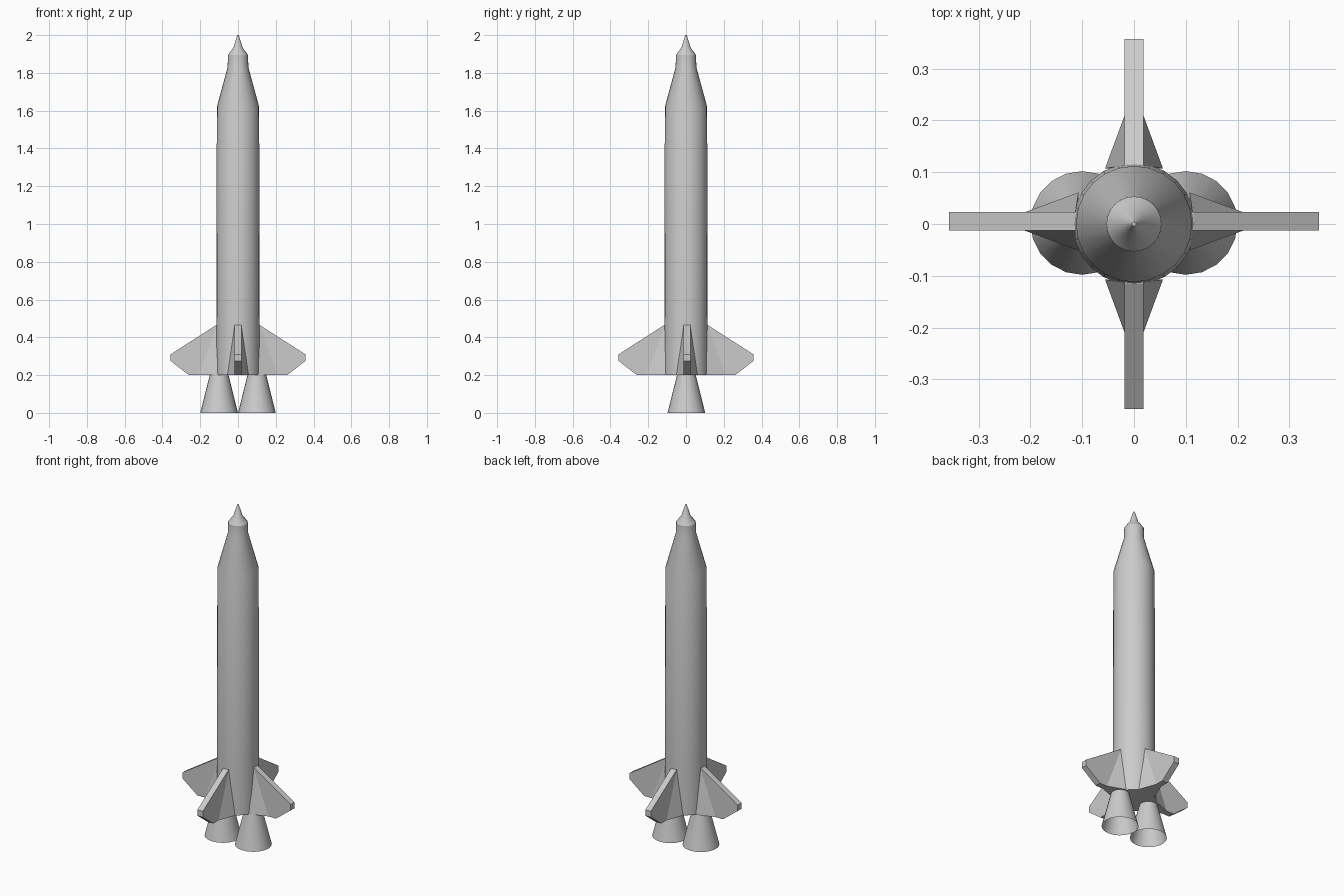
import bpy
import math
from mathutils import Matrix

if "Cube" in bpy.data.objects:
    bpy.data.objects.remove(bpy.data.objects["Cube"])


def make(name, verts, faces, smooth=False):
    mesh = bpy.data.meshes.new(name)
    mesh.from_pydata(verts, [], faces)
    obj = bpy.data.objects.new(name, mesh)
    bpy.context.collection.objects.link(obj)
    bpy.ops.object.select_all(action='DESELECT')
    obj.select_set(True)
    bpy.context.view_layer.objects.active = obj
    bpy.ops.object.mode_set(mode='EDIT')
    bpy.ops.mesh.select_all(action='SELECT')
    bpy.ops.mesh.normals_make_consistent(inside=False)
    bpy.ops.object.mode_set(mode='OBJECT')
    if smooth:
        bpy.ops.object.shade_smooth_by_angle(angle=math.radians(30))
    return obj


def lathe(name, profile, sides, centre=(0, 0), cap_start=False, cap_end=False):
    verts, faces = [], []
    for r, z in profile:
        for i in range(sides):
            a = 2 * math.pi * i / sides
            verts.append((centre[0] + r * math.cos(a), centre[1] + r * math.sin(a), z))
    for k in range(len(profile) - 1):
        for i in range(sides):
            j = (i + 1) % sides
            a, b = k * sides, (k + 1) * sides
            faces.append((a + i, a + j, b + j, b + i))
    if cap_start:
        faces.append(tuple(range(sides)))
    if cap_end:
        faces.append(tuple(range(len(verts) - sides, len(verts))))
    return make(name, verts, faces, smooth=True)


# Hull with tapered shoulder and pointed nose
lathe("rocket_body", [(0.118, 0.2), (0.115, 0.46), (0.112, 1.62), (0.055, 1.83),
                      (0.053, 1.895), (0.024, 1.935), (0.004, 2.0)],
      24, cap_start=True, cap_end=True)

# Two open flared nozzles
for side, x in (("left", -0.1), ("right", 0.1)):
    lathe(f"nozzle_{side}", [(0.1, 0.0), (0.05, 0.2), (0.048, 0.21)], 20, (x, 0.002), cap_end=True)

# Four fins, each with a pair of flared root fairings
T = 0.018
OUTLINE = [(0.09, 0.2), (0.09, 0.465), (0.115, 0.465), (0.357, 0.31), (0.357, 0.275), (0.26, 0.2)]
n = len(OUTLINE)
for q, name in enumerate(("right", "back", "left", "front")):
    rot = Matrix.Rotation(q * math.pi / 2, 4, 'Z')
    off = 0.005 if q % 2 == 0 else 0.0

    verts = [(x, y, z) for y in (-T, T) for x, z in OUTLINE]
    faces = [tuple(range(n)), tuple(range(n, 2 * n))]
    faces += [(i, (i + 1) % n, n + (i + 1) % n, n + i) for i in range(n)]
    fin = make(f"fin_{name}", verts, faces)

    # Wedge fairing: wide at the base, closing to a point at the fin top
    wedge = [(0.21, -T, 0.2), (0.21, T, 0.2), (0.107, 0.056, 0.2), (0.107, -0.056, 0.2),
             (0.113, -T, 0.46), (0.113, T, 0.46)]
    fairing = make(f"fin_fairing_{name}", wedge,
                   [(0, 1, 2, 3), (0, 1, 5, 4), (1, 2, 5), (0, 4, 3), (2, 3, 4, 5)])
    for obj in (fin, fairing):
        obj.matrix_world = Matrix.Translation((0, off, 0)) @ rot
